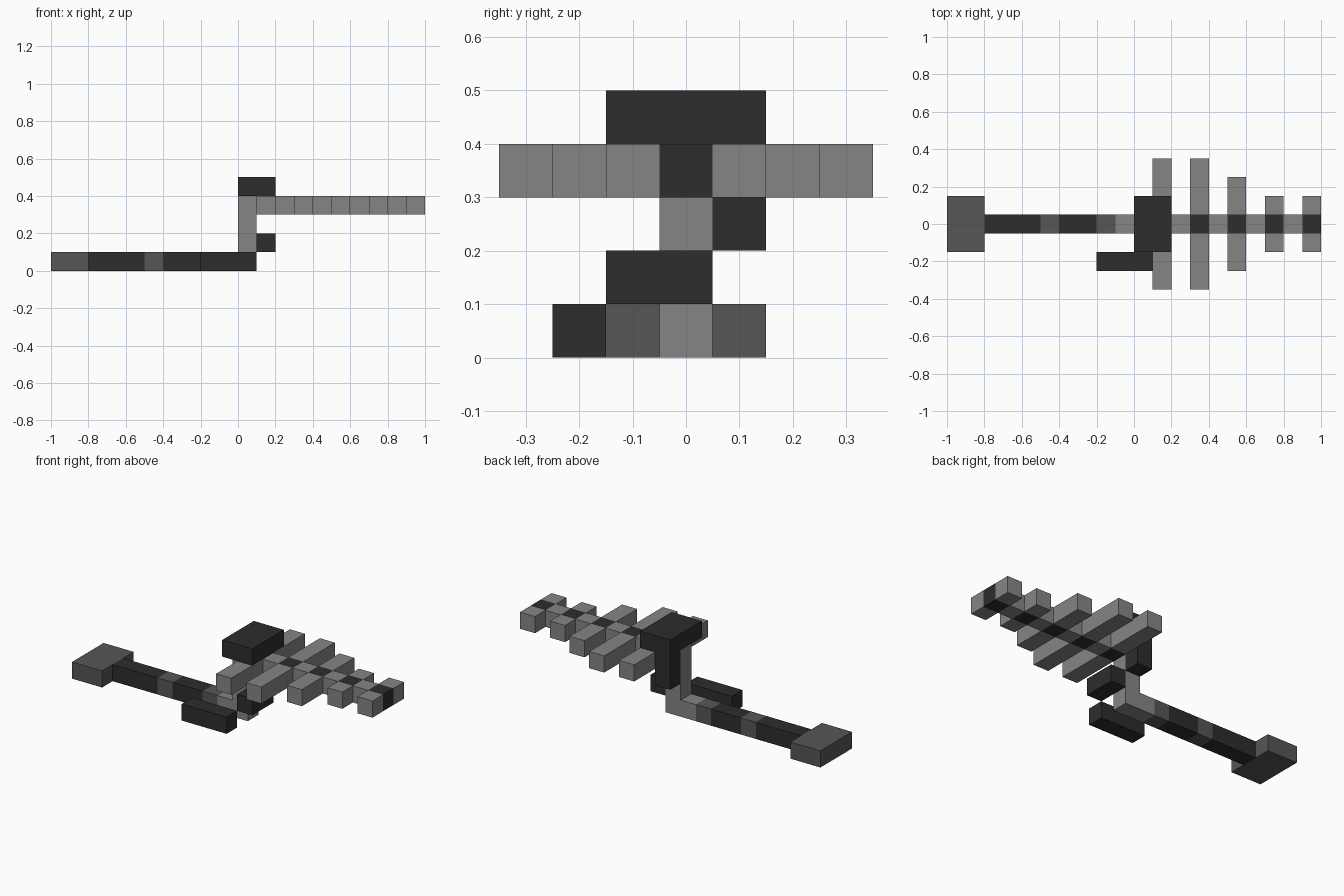
import bpy

cube = bpy.data.objects.get("Cube")
if cube:
    bpy.data.objects.remove(cube, do_unlink=True)


def material(name, value):
    m = bpy.data.materials.new(name)
    m.use_nodes = True
    colour = (value, value, value, 1.0)
    m.diffuse_color = colour
    bsdf = m.node_tree.nodes["Principled BSDF"]
    bsdf.inputs["Base Color"].default_value = colour
    bsdf.inputs["Roughness"].default_value = 0.8
    return m


BLACK = material("charcoal", 0.026)
MID = material("dark grey", 0.093)
LIGHT = material("light grey", 0.235)


def box(name, x, y, z, mat):
    """Box spanning the given (min, max) range on each axis."""
    bpy.ops.mesh.primitive_cube_add(size=1)
    o = bpy.context.object
    o.name = o.data.name = name
    for v in o.data.vertices:
        v.co = [(lo + hi) / 2 + c * (hi - lo) for c, (lo, hi) in zip(v.co, (x, y, z))]
    o.data.materials.append(mat)
    return o


MIDDLE = (-0.05, 0.05)
LOW = (0.0, 0.1)
HIGH = (0.3, 0.4)

# End plate and banded lower bar
box("end_plate", (-1.0, -0.8), (-0.15, 0.15), LOW, MID)
bands = [(-0.8, -0.5, BLACK), (-0.5, -0.4, MID), (-0.4, -0.2, BLACK),
         (-0.2, -0.1, MID), (-0.1, 0.1, LIGHT)]
for i, (x0, x1, mat) in enumerate(bands):
    box(f"lower_bar_{i + 1}", (x0, x1), MIDDLE, LOW, mat)

# Upright column and the blocks around it
box("column", (0.0, 0.1), MIDDLE, (0.1, 0.4), LIGHT)
box("top_block", (0.0, 0.2), (-0.15, 0.15), (0.4, 0.5), BLACK)
box("back_strut", (0.0, 0.1), (0.05, 0.15), (0.2, 0.4), BLACK)
box("front_grip", (0.1, 0.2), (-0.15, 0.05), (0.1, 0.2), BLACK)
box("side_bar", (-0.2, 0.1), (-0.25, -0.15), LOW, BLACK)

# Upper spine: dark hubs with a pair of cross arms, joined by light links
for i, reach in enumerate((0.35, 0.35, 0.25, 0.15, 0.15)):
    x0 = 0.1 + 0.2 * i
    span = (x0, x0 + 0.1)
    box(f"spine_hub_{i + 1}", span, MIDDLE, HIGH, BLACK)
    box(f"left_arm_{i + 1}", span, (0.05, reach), HIGH, LIGHT)
    box(f"right_arm_{i + 1}", span, (-reach, -0.05), HIGH, LIGHT)
    if i < 4:
        box(f"spine_link_{i + 1}", (x0 + 0.1, x0 + 0.2), MIDDLE, HIGH, LIGHT)
